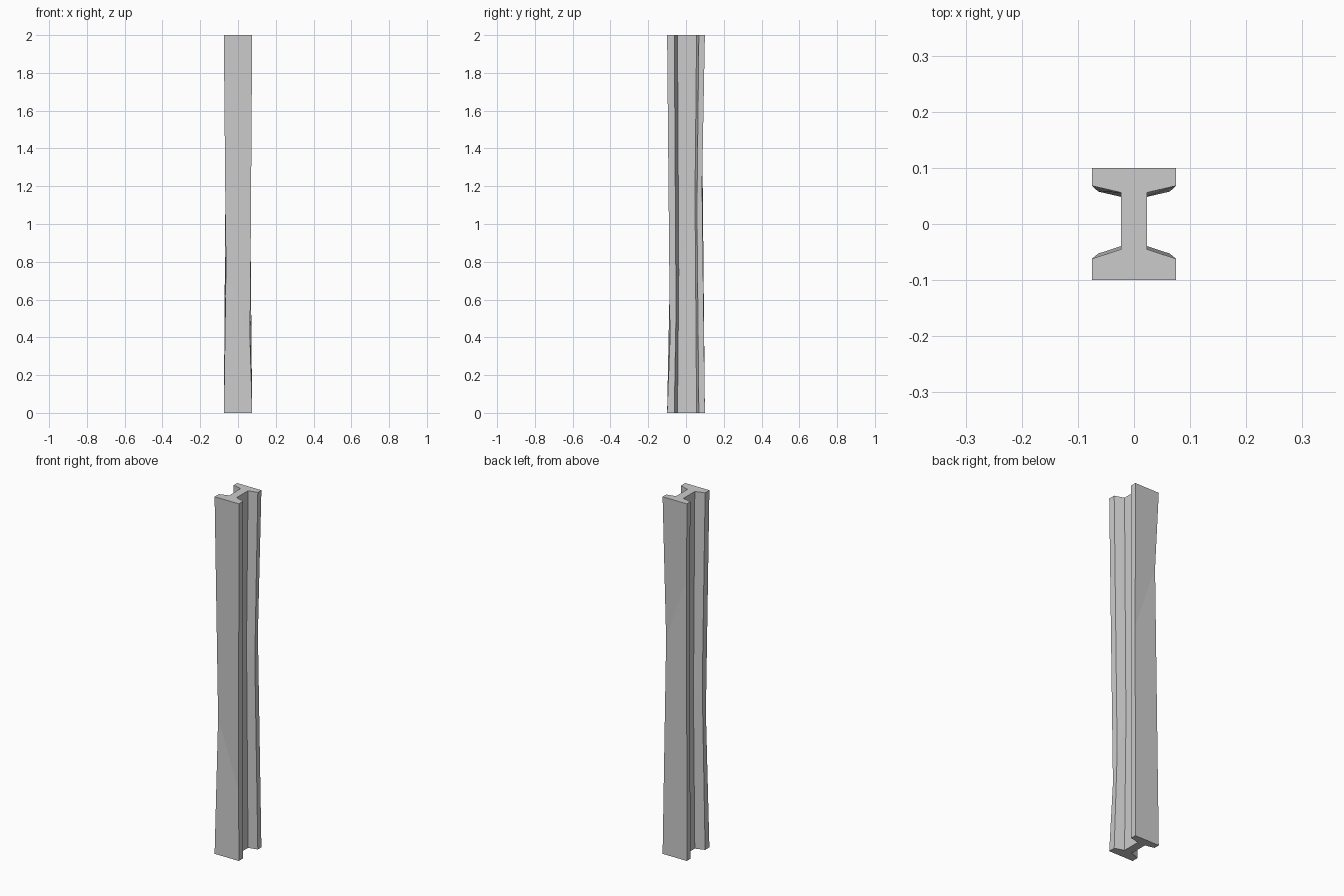
import bpy, bmesh

if "Cube" in bpy.data.objects:
    bpy.data.objects.remove(bpy.data.objects["Cube"])

# I-beam cross-section: right half from the front (-y) flange to the back flange
half = [(0.075, -0.1), (0.075, -0.062), (0.023, -0.045),
        (0.023, 0.056), (0.075, 0.068), (0.075, 0.1)]
profile = half + [(-x, y) for x, y in reversed(half)]

WAIST = 0.85  # scale of the slanted loop that pinches the beam


def add_loop(bm, scale, height):
    """Add one cross-section loop, its height given by a function of x and y."""
    return [bm.verts.new((x * scale, y * scale, height(x * scale, y * scale)))
            for x, y in profile]


bm = bmesh.new()

# Flat ends with a slanted, narrower waist loop between them
loops = [add_loop(bm, 1, lambda x, y: 0),
         add_loop(bm, WAIST, lambda x, y: 0.98 + 4.8 * y - 2.94 * x),
         add_loop(bm, 1, lambda x, y: 2)]

# Sides of the beam
n = len(profile)
for low, high in zip(loops, loops[1:]):
    for i in range(n):
        j = (i + 1) % n
        bm.faces.new((low[i], low[j], high[j], high[i]))

# End caps
bm.faces.new(loops[0][::-1])
bm.faces.new(loops[-1])
bmesh.ops.recalc_face_normals(bm, faces=bm.faces)

mesh = bpy.data.meshes.new("steel_beam")
bm.to_mesh(mesh)
bm.free()
beam = bpy.data.objects.new("steel_beam", mesh)
bpy.context.collection.objects.link(beam)
